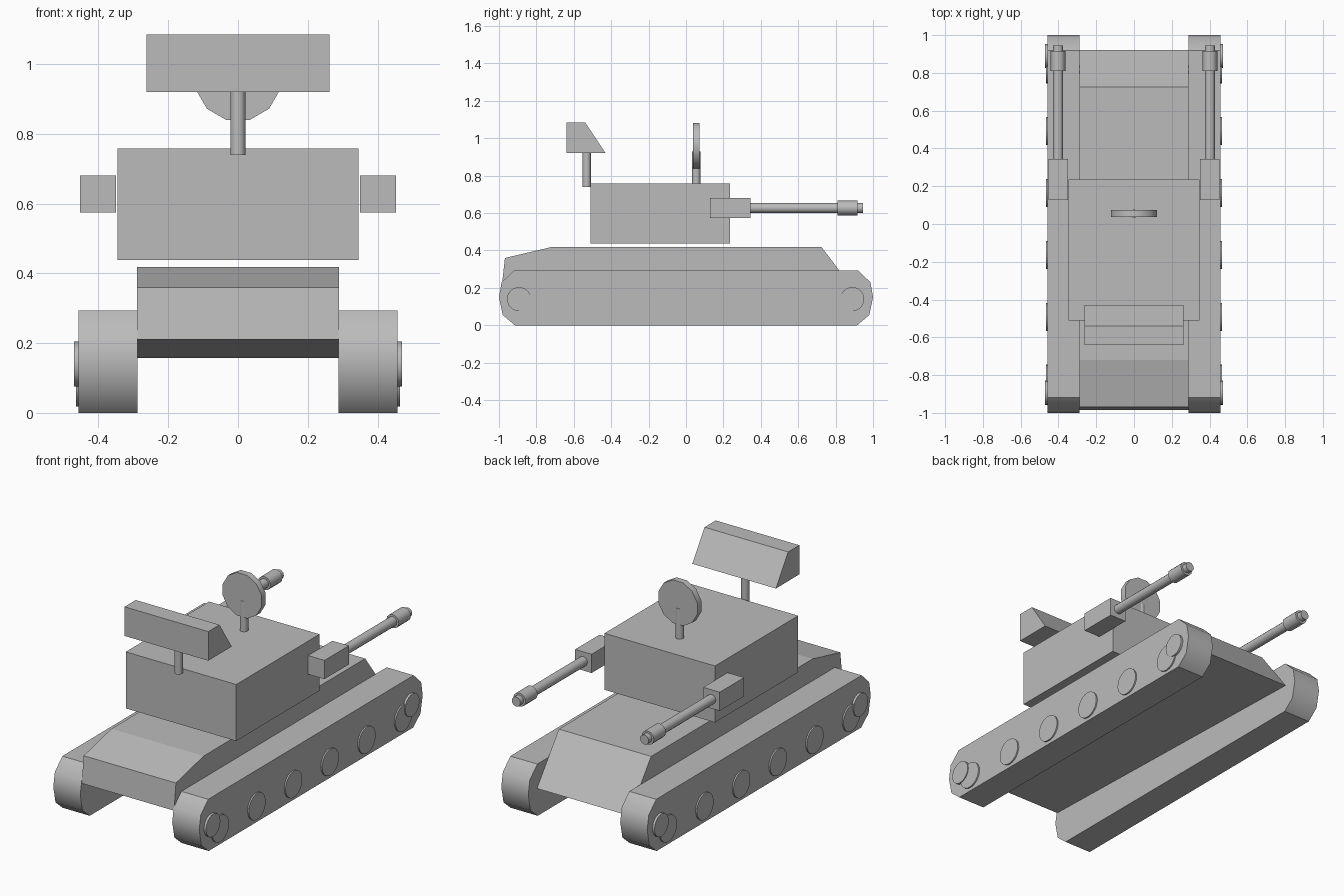
import bpy, bmesh, math
from mathutils import Matrix

if "Cube" in bpy.data.objects:
    bpy.data.objects.remove(bpy.data.objects["Cube"])

grey = bpy.data.materials.new("plain grey")
grey.diffuse_color = (0.5, 0.5, 0.5, 1)
grey.use_nodes = True
grey.node_tree.nodes["Principled BSDF"].inputs["Base Color"].default_value = grey.diffuse_color


def finish(name, bm, smooth=None):
    bmesh.ops.recalc_face_normals(bm, faces=bm.faces)
    me = bpy.data.meshes.new(name)
    bm.to_mesh(me)
    bm.free()
    me.materials.append(grey)
    ob = bpy.data.objects.new(name, me)
    bpy.context.collection.objects.link(ob)
    if smooth:
        bpy.ops.object.select_all(action='DESELECT')
        ob.select_set(True)
        bpy.context.view_layer.objects.active = ob
        bpy.ops.object.shade_smooth_by_angle(angle=math.radians(smooth))
    return ob


def extrude_profile(name, pts, x0, x1, smooth=None):
    """Side profile of (y, z) points, extruded from x0 to x1."""
    bm = bmesh.new()
    face = bm.faces.new([bm.verts.new((x0, y, z)) for y, z in pts])
    out = bmesh.ops.extrude_face_region(bm, geom=[face])
    verts = [v for v in out["geom"] if isinstance(v, bmesh.types.BMVert)]
    bmesh.ops.translate(bm, verts=verts, vec=(x1 - x0, 0, 0))
    return finish(name, bm, smooth)


def box(name, x0, x1, y0, y1, z0, z1):
    return extrude_profile(name, [(y0, z0), (y1, z0), (y1, z1), (y0, z1)], x0, x1)


def cylinder(name, axis, centre, r, length, sides=16, spin=0.0):
    bm = bmesh.new()
    rot = {"x": Matrix.Rotation(math.pi / 2, 4, 'Y'),
           "y": Matrix.Rotation(math.pi / 2, 4, 'X'),
           "z": Matrix.Identity(4)}[axis]
    bmesh.ops.create_cone(bm, cap_ends=True, segments=sides, radius1=r, radius2=r, depth=length,
                          matrix=Matrix.Translation(centre) @ rot @ Matrix.Rotation(spin, 4, 'Z'))
    return finish(name, bm, 35)


# Hull with sloped nose and engine deck
extrude_profile("hull", [(-0.985, 0.21), (-0.968, 0.36), (-0.72, 0.418), (0.725, 0.418),
                         (0.922, 0.157)], -0.289, 0.289)

# Turret
box("turret", -0.346, 0.346, -0.51, 0.235, 0.438, 0.758)

# Search radar on the rear mast
cylinder("search_radar_mast", "z", (0, -0.531, 0.835), 0.022, 0.19, 12)
extrude_profile("search_radar", [(-0.64, 0.92), (-0.43, 0.92), (-0.54, 1.085), (-0.64, 1.085)],
                -0.262, 0.262)

# Tracking dish on a short mast
cylinder("dish_mast", "z", (0, 0.055, 0.84), 0.022, 0.18, 12)
cylinder("tracking_dish", "y", (0, 0.055, 0.961), 0.126, 0.036, 12, math.radians(15))

# Track outline: one rounded end, mirrored front to back
end = [(0.915, 0), (0.98, 0.055), (1.0, 0.15), (0.986, 0.23), (0.919, 0.294)]
track = end + [(-y, z) for y, z in reversed(end)]

for side, s in (("left", -1), ("right", 1)):
    extrude_profile(side + "_track", track, s * 0.288, s * 0.457, 40)

    # Road wheels and end wheels
    for i in range(6):
        cylinder(f"{side}_road_wheel_{i + 1}", "x",
                 (s * 0.45, -0.82 + i * 0.328, 0.093), 0.075, 0.03, 24)
    for end_name, y in (("rear", -0.893), ("front", 0.889)):
        cylinder(f"{side}_{end_name}_end_wheel", "x", (s * 0.453, y, 0.14), 0.064, 0.034, 24)

    # Gun: housing, barrel, muzzle sleeve and tip
    x = s * 0.402
    box(side + "_gun_housing", s * 0.35, s * 0.453, 0.127, 0.345, 0.574, 0.68)
    cylinder(side + "_gun_barrel", "y", (x, 0.58, 0.627), 0.027, 0.49, 12)
    cylinder(side + "_muzzle_sleeve", "y", (x, 0.863, 0.627), 0.039, 0.108, 12)
    cylinder(side + "_muzzle_tip", "y", (x, 0.925, 0.627), 0.027, 0.042, 12)
